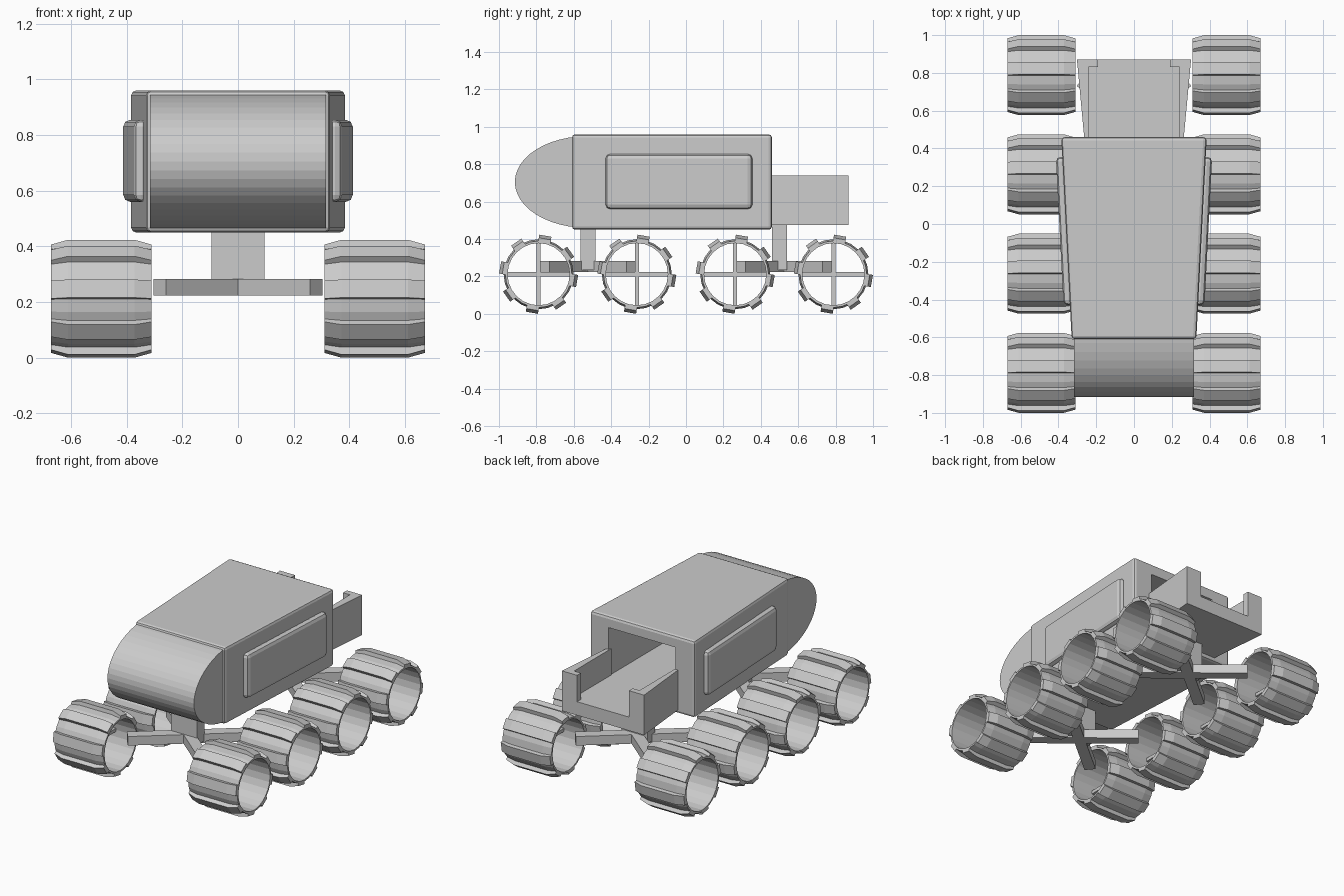
import bpy, bmesh, math
from mathutils import Vector, Matrix

if "Cube" in bpy.data.objects:
    bpy.data.objects.remove(bpy.data.objects["Cube"])

grey = bpy.data.materials.new("light_grey")
grey.diffuse_color = (0.6, 0.6, 0.6, 1)
grey.use_nodes = True
grey.node_tree.nodes["Principled BSDF"].inputs["Base Color"].default_value = grey.diffuse_color


def finish(name, bm):
    bmesh.ops.recalc_face_normals(bm, faces=bm.faces)
    me = bpy.data.meshes.new(name)
    bm.to_mesh(me)
    bm.free()
    me.materials.append(grey)
    ob = bpy.data.objects.new(name, me)
    bpy.context.collection.objects.link(ob)
    return ob


def add_prism(bm, pts, axis, a, b):
    """Extrude a 2D outline along an axis from a to b."""
    def put(p, t):
        return {'x': (t, p[0], p[1]), 'y': (p[0], t, p[1]), 'z': (p[0], p[1], t)}[axis]
    lo = [bm.verts.new(put(p, a)) for p in pts]
    hi = [bm.verts.new(put(p, b)) for p in pts]
    bm.faces.new(lo)
    bm.faces.new(hi[::-1])
    n = len(pts)
    for i in range(n):
        j = (i + 1) % n
        bm.faces.new((lo[i], lo[j], hi[j], hi[i]))
    return lo + hi


def prism(name, pts, axis, a, b):
    bm = bmesh.new()
    add_prism(bm, pts, axis, a, b)
    return finish(name, bm)


def bevel(ob, width, segments):
    m = ob.modifiers.new("bevel", 'BEVEL')
    m.width, m.segments, m.limit_method = width, segments, 'ANGLE'


def rect(x0, x1, y0, y1):
    return [(x0, y0), (x1, y0), (x1, y1), (x0, y1)]


# tapered hull with a rear cargo opening
hull = prism("hull", [(-.33, -.61), (.33, -.61), (.385, .46), (-.385, .46)], 'z', .45, .96)
bevel(hull, .018, 2)
cutter = prism("opening_cutter", rect(-.245, .245, -.45, .6), 'z', .565, .885)
cutter.hide_render = True
cutter.hide_viewport = True
cut = hull.modifiers.new("opening", 'BOOLEAN')
cut.object, cut.operation, cut.solver = cutter, 'DIFFERENCE', 'EXACT'

# rounded nose
arc = [(-.53 - .385 * math.sin(math.pi * i / 24), .705 + .245 * math.cos(math.pi * i / 24))
       for i in range(25)]
prism("nose", arc, 'x', -.317, .317)

# side panels following the hull taper
for s, side in ((1, "right"), (-1, "left")):
    edge = lambda y: .3575 + .0514 * (y + .075)
    prof = [(s * (edge(-.43) - .02), -.43), (s * (edge(-.43) + .034), -.43),
            (s * (edge(.355) + .034), .355), (s * (edge(.355) - .02), .355)]
    bevel(prism(side + "_side_panel", prof, 'z', .56, .855), .025, 2)

# rear cargo tray
bm = bmesh.new()
add_prism(bm, [(-.262, .44), (.262, .44), (.302, .87), (-.302, .87)], 'z', .475, .565)
for s in (1, -1):
    add_prism(bm, [(s * .24, .44), (s * .262, .44), (s * .302, .87), (s * .19, .87),
                   (s * .19, .83), (s * .24, .83)], 'z', .565, .74)
finish("cargo_tray", bm)

# suspension posts and crossed arms
for yc, end in ((-.525, "front"), (.5, "rear")):
    yw = -.525 if yc < 0 else .525
    prism(end + "_post", rect(-.095, .095, yc - .04, yc + .04), 'z', .235, .5)
    bm = bmesh.new()
    for sx in (1, -1):
        for sy in (1, -1):
            vs = add_prism(bm, rect(0, .365, -.035, .035), 'z', .223, .283)
            rot = Matrix.Rotation(math.atan2(sy * .232, sx * .28), 4, 'Z')
            bmesh.ops.transform(bm, verts=vs, matrix=Matrix.Translation((0, yw, 0)) @ rot)
    finish(end + "_cross_arms", bm)

# wheel: revolved tube, eight lugs and cross spokes
CZ = .212


def wheel(name, x, y):
    bm = bmesh.new()
    h, n = .18, 24
    prof = [(-h, .166), (-h, .178), (-.12, .187), (.12, .187), (h, .178), (h, .166)]
    rings = []
    for i in range(n):
        a = 2 * math.pi * i / n
        rings.append([bm.verts.new((px, r * math.cos(a), r * math.sin(a))) for px, r in prof])
    for i in range(n):
        p, q = rings[i], rings[(i + 1) % n]
        for k in range(len(prof)):
            m = (k + 1) % len(prof)
            bm.faces.new((p[k], p[m], q[m], q[k]))
    lug = [(-h, .172), (h, .172), (h, .192), (.12, .209), (-.12, .209), (-h, .192)]
    for i in range(8):
        vs = add_prism(bm, lug, 'y', -.033, .033)
        bmesh.ops.rotate(bm, verts=vs, cent=(0, 0, 0),
                         matrix=Matrix.Rotation(math.radians(-10 + 45 * i), 3, 'X'))
    s = 1 if x > 0 else -1
    cx = -.02 * s
    add_prism(bm, rect(-.172, .172, -.011, .011), 'x', cx - .012, cx + .012)
    add_prism(bm, rect(-.011, .011, -.172, .172), 'x', cx - .012, cx + .012)
    ob = finish(name, bm)
    ob.location = (x, y, CZ)


for i, y in enumerate((-.788, -.263, .263, .788)):
    for s, side in ((1, "right"), (-1, "left")):
        wheel(f"{side}_wheel_{i + 1}", s * .491, y)
